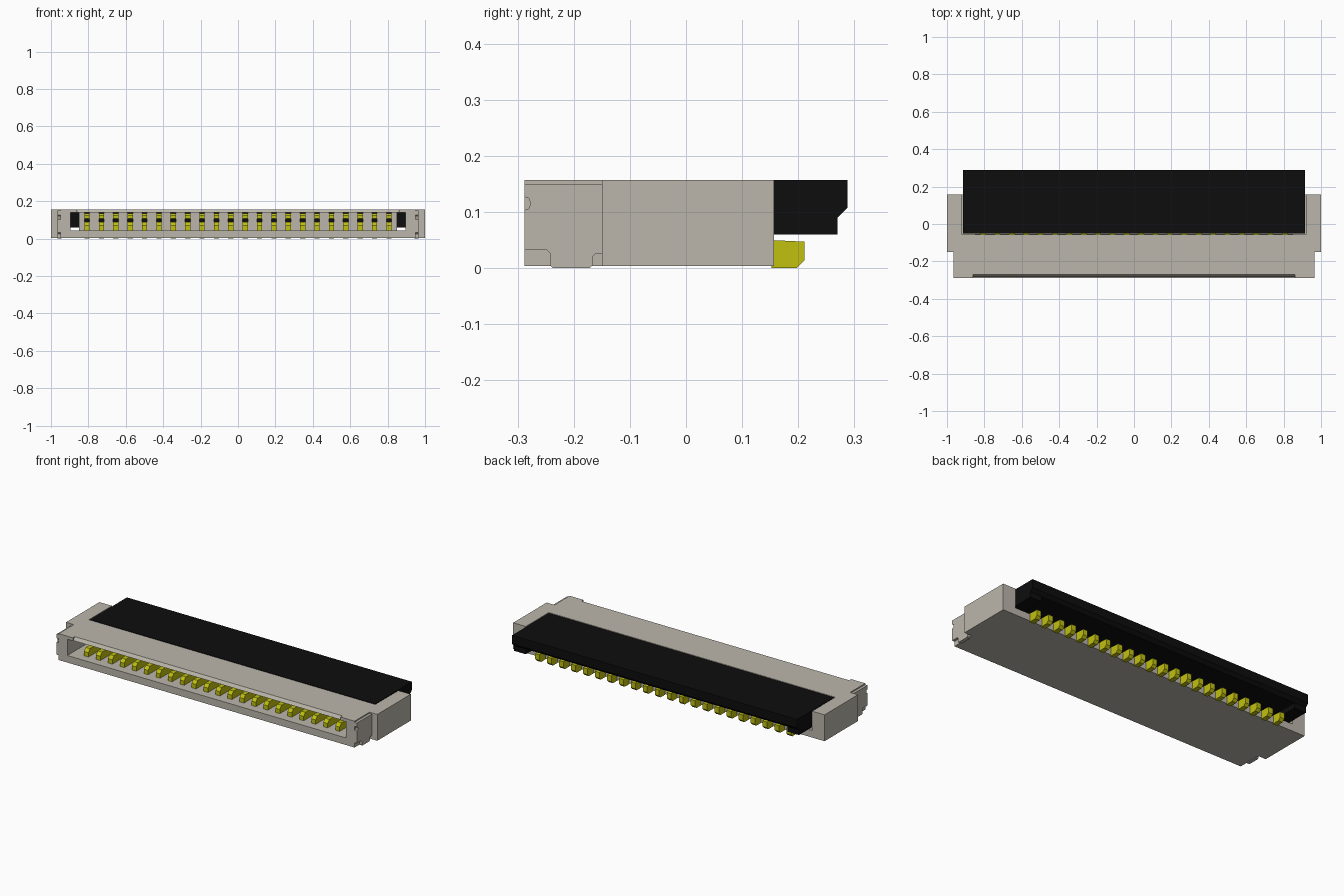
import bpy, bmesh
from mathutils import Vector

cube = bpy.data.objects.get("Cube")
if cube:
    bpy.data.objects.remove(cube, do_unlink=True)


def material(name, rgb):
    m = bpy.data.materials.new(name)
    m.use_nodes = True
    m.diffuse_color = (*rgb, 1)
    bsdf = next(n for n in m.node_tree.nodes if n.type == 'BSDF_PRINCIPLED')
    bsdf.inputs["Base Color"].default_value = (*rgb, 1)
    return m


GREY = material("warm grey plastic", (0.50, 0.47, 0.41))
BLACK = material("black plastic", (0.004, 0.004, 0.004))
YELLOW = material("yellow contact metal", (0.53, 0.53, 0.005))


def prism(name, mat, spans, profile, axis='X'):
    """Extrude one profile (yz for axis X, xy for axis Z) over each span."""
    bm = bmesh.new()
    for lo, hi in spans:
        if axis == 'X':
            points = [Vector((lo, a, b)) for a, b in profile]
            step = Vector((hi - lo, 0, 0))
        else:
            points = [Vector((a, b, lo)) for a, b in profile]
            step = Vector((0, 0, hi - lo))
        face = bm.faces.new([bm.verts.new(p) for p in points])
        out = bmesh.ops.extrude_face_region(bm, geom=[face])
        moved = [g for g in out["geom"] if isinstance(g, bmesh.types.BMVert)]
        bmesh.ops.translate(bm, verts=moved, vec=step)
    bmesh.ops.recalc_face_normals(bm, faces=bm.faces)
    mesh = bpy.data.meshes.new(name)
    bm.to_mesh(mesh)
    bm.free()
    mesh.materials.append(mat)
    ob = bpy.data.objects.new(name, mesh)
    bpy.context.collection.objects.link(ob)
    return ob


def rect(y0, y1, z0, z1):
    return [(y0, z0), (y1, z0), (y1, z1), (y0, z1)]


def cut(ob, half_width, profile):
    """Subtract a symmetric prism, then discard the cutter."""
    cutter = prism("cutter", GREY, [(-half_width, half_width)], profile)
    cutter.hide_render = True
    mod = ob.modifiers.new("cut", 'BOOLEAN')
    mod.operation = 'DIFFERENCE'
    mod.solver = 'EXACT'
    mod.object = cutter
    bpy.context.view_layer.objects.active = ob
    bpy.ops.object.modifier_apply(modifier=mod.name)
    bpy.data.objects.remove(cutter, do_unlink=True)


TOP, FLOOR, FRONT, BACK = 0.157, 0.045, -0.288, 0.157

# Housing: stepped plan, with mouth, lip bevel and actuator bay cut out
half = [(0.95, FRONT), (0.95, -0.15), (1.0, -0.15), (1.0, BACK)]
plan = half + [(-x, y) for x, y in reversed(half)]
housing = prism("housing", GREY, [(0.004, TOP)], plan, 'Z')
cut(housing, 0.895, rect(-0.4, 0.0, FLOOR, 0.139))
cut(housing, 0.92, rect(-0.055, 0.4, FLOOR, 0.3))
cut(housing, 0.86, [(-0.4, 0.12), (-0.287, 0.12), (-0.283, 0.139),
                    (-0.27, TOP), (-0.27, 0.2), (-0.4, 0.2)])

# Hold-down plates on both front corners, with a foot and a round notch
prism("side_plates", GREY, [(0.945, 0.965), (-0.965, -0.945)],
      [(FRONT, 0.032), (-0.248, 0.032), (-0.242, 0.026), (-0.242, 0.004),
       (-0.237, 0), (-0.172, 0), (-0.167, 0.004), (-0.167, 0.02),
       (-0.162, 0.025), (-0.15, 0.025), (-0.15, 0.15), (FRONT, 0.15),
       (FRONT, 0.127), (-0.28, 0.124), (-0.277, 0.115), (-0.28, 0.106),
       (FRONT, 0.103)])

# Flip actuator: wide bar with deeper blocks at its ends
prism("actuator_bar", BLACK, [(-0.84, 0.84)],
      [(-0.05, 0.09), (0.27, 0.09), (0.288, 0.108), (0.288, TOP), (-0.05, TOP)])
prism("actuator_ends", BLACK, [(0.84, 0.915), (-0.915, -0.84)],
      [(-0.05, 0.06), (0.27, 0.06), (0.27, 0.09), (0.288, 0.108),
       (0.288, TOP), (-0.05, TOP)])

# Contacts and the grey ribs between them
COUNT, REACH, W = 22, 0.807, 0.014
pitch = 2 * REACH / (COUNT - 1)
xs = [-REACH + i * pitch for i in range(COUNT)]
spans = [(x - W, x + W) for x in xs]
prism("lower_contacts", YELLOW, spans,
      [(0.152, 0), (0.197, 0), (0.211, 0.014), (0.211, 0.047), (-0.06, 0.06),
       (-0.1, 0.072), (-0.2, 0.088), (-0.225, 0.088), (-0.24, 0.07),
       (-0.24, 0.04), (0.152, 0.04)])
prism("upper_contacts", YELLOW, spans,
      [(-0.052, 0.112), (-0.052, 0.135), (-0.17, 0.135), (-0.18, 0.125),
       (-0.18, 0.108), (-0.165, 0.105), (-0.15, 0.112)])
edges = [-0.85] + [e for s in spans for e in s] + [0.85]
prism("divider_ribs", GREY, list(zip(edges[::2], edges[1::2])),
      rect(-0.12, -0.054, 0.04, 0.142))
